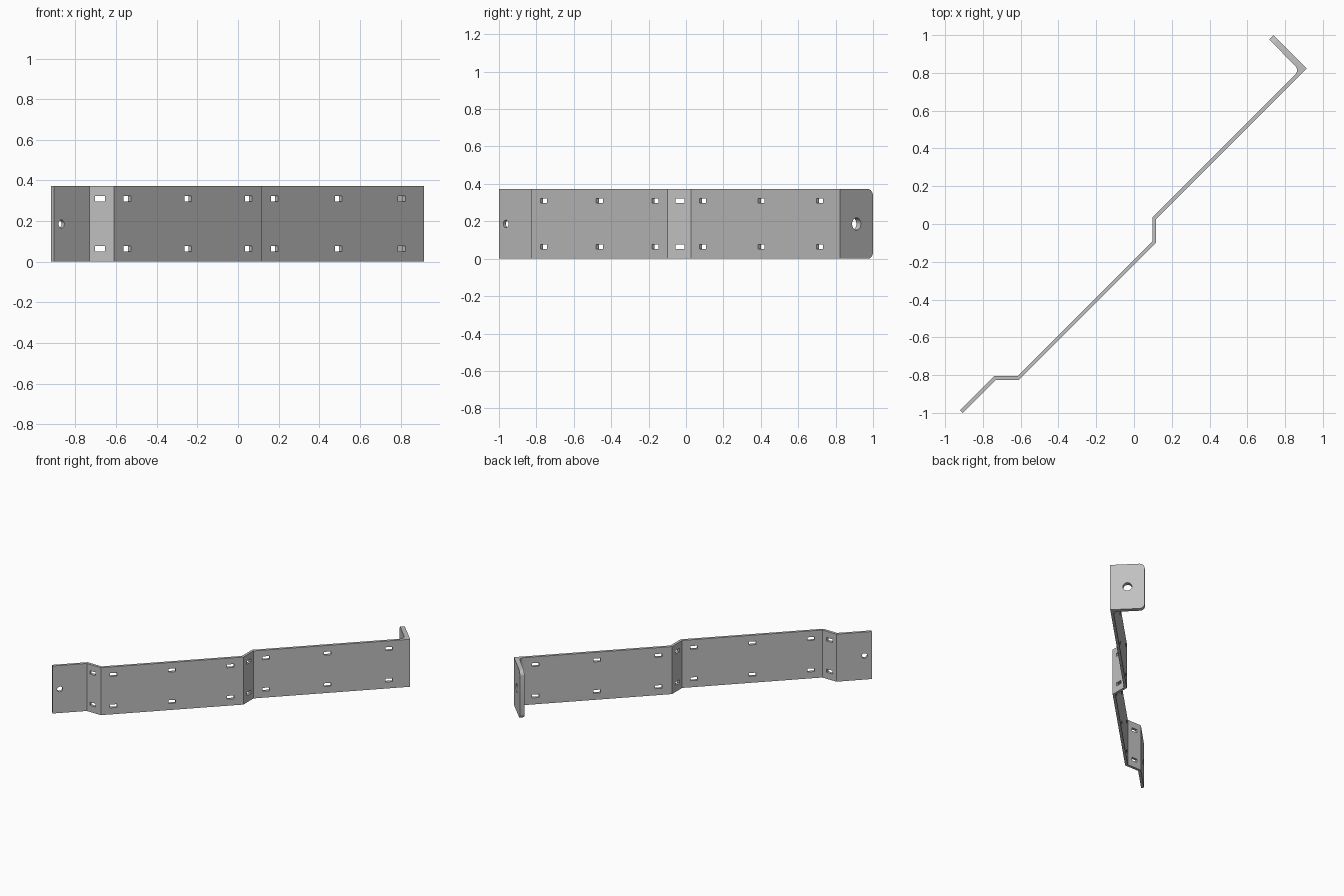
import bpy, bmesh, math
from mathutils import Matrix, Vector

old = bpy.data.objects.get("Cube")
if old:
    bpy.data.objects.remove(old, do_unlink=True)

HEIGHT = 0.372
DIAGONAL = math.radians(45)

steel = bpy.data.materials.new("grey_steel")
steel.use_nodes = True
color = (0.53, 0.53, 0.53, 1)
steel.diffuse_color = color
steel.node_tree.nodes["Principled BSDF"].inputs["Base Color"].default_value = color


def make_object(name, bm):
    bmesh.ops.recalc_face_normals(bm, faces=bm.faces)
    mesh = bpy.data.meshes.new(name)
    bm.to_mesh(mesh)
    bm.free()
    mesh.materials.append(steel)
    obj = bpy.data.objects.new(name, mesh)
    bpy.context.collection.objects.link(obj)
    return obj


# Inside fillet where the strip turns into the end flange
FILLET = 0.03
corner = Vector((0.876, 0.814))
centre = corner - Vector((FILLET * math.sqrt(2), 0))
fillet = [(centre.x + FILLET * math.cos(a), centre.y + FILLET * math.sin(a))
          for a in (math.radians(-45 + 15 * i) for i in range(7))]

# Plan outline of the folded strip: back side, flange end, front side
back = [(-0.92, -0.986), (-0.74, -0.805), (-0.617, -0.805),
        (0.097, -0.091), (0.097, 0.035)]
flange_end = [(0.716, 0.977), (0.739, 1.0)]
front = [(0.915, 0.824), (0.117, 0.026), (0.117, -0.1),
         (-0.61, -0.826), (-0.732, -0.826), (-0.906, -1.0)]
outline = back + fillet + flange_end + front

bm = bmesh.new()
base = bm.faces.new([bm.verts.new((x, y, 0)) for x, y in outline])
result = bmesh.ops.extrude_face_region(bm, geom=[base])
bmesh.ops.translate(bm, vec=(0, 0, HEIGHT),
                    verts=[v for v in result["geom"] if isinstance(v, bmesh.types.BMVert)])

# Rounded outer corners of the flange
tip_edges = [e for e in bm.edges
             if all(v.co.y > 0.95 for v in e.verts)
             and abs(e.verts[0].co.z - e.verts[1].co.z) < 0.001]
bmesh.ops.bevel(bm, geom=tip_edges, offset=0.037, segments=6,
                profile=0.5, affect='EDGES')
bracket = make_object("folded_bracket", bm)

# Cutters for the slots and round holes
cut = bmesh.new()


def placed(x, y, z, angle):
    return Matrix.Translation((x, y, z)) @ Matrix.Rotation(angle, 4, 'Z')


def slot_pair(x, y, angle):
    for z in (0.064, 0.31):
        size = Matrix.Diagonal((0.05, 0.12, 0.026, 1))
        bmesh.ops.create_cube(cut, size=1, matrix=placed(x, y, z, angle) @ size)


def round_hole(x, y, angle, radius):
    turn = Matrix.Rotation(math.radians(90), 4, 'X')
    bmesh.ops.create_cone(cut, cap_ends=True, segments=32, radius1=radius, radius2=radius,
                          depth=0.12, matrix=placed(x, y, HEIGHT / 2, angle) @ turn)


for x in (-0.552, -0.253, 0.045):          # middle panel
    slot_pair(x, x - 0.203, DIAGONAL)
for x in (0.173, 0.487, 0.799):            # long end panel
    slot_pair(x, x - 0.077, DIAGONAL)
slot_pair(-0.68, -0.815, 0)                # first step
slot_pair(0.107, -0.032, math.radians(90))  # second step
round_hole(-0.876, -0.956, DIAGONAL, 0.02)  # short end panel
round_hole(0.818, 0.902, -DIAGONAL, 0.033)  # flange
cutter = make_object("hole_cutter", cut)
cutter.hide_render = True

boolean = bracket.modifiers.new("holes", 'BOOLEAN')
boolean.operation = 'DIFFERENCE'
boolean.solver = 'EXACT'
boolean.object = cutter

bpy.ops.object.select_all(action='DESELECT')
bracket.select_set(True)
bpy.context.view_layer.objects.active = bracket
bpy.ops.object.modifier_apply(modifier=boolean.name)
bpy.data.objects.remove(cutter, do_unlink=True)
bpy.ops.object.shade_smooth_by_angle(angle=math.radians(30))
